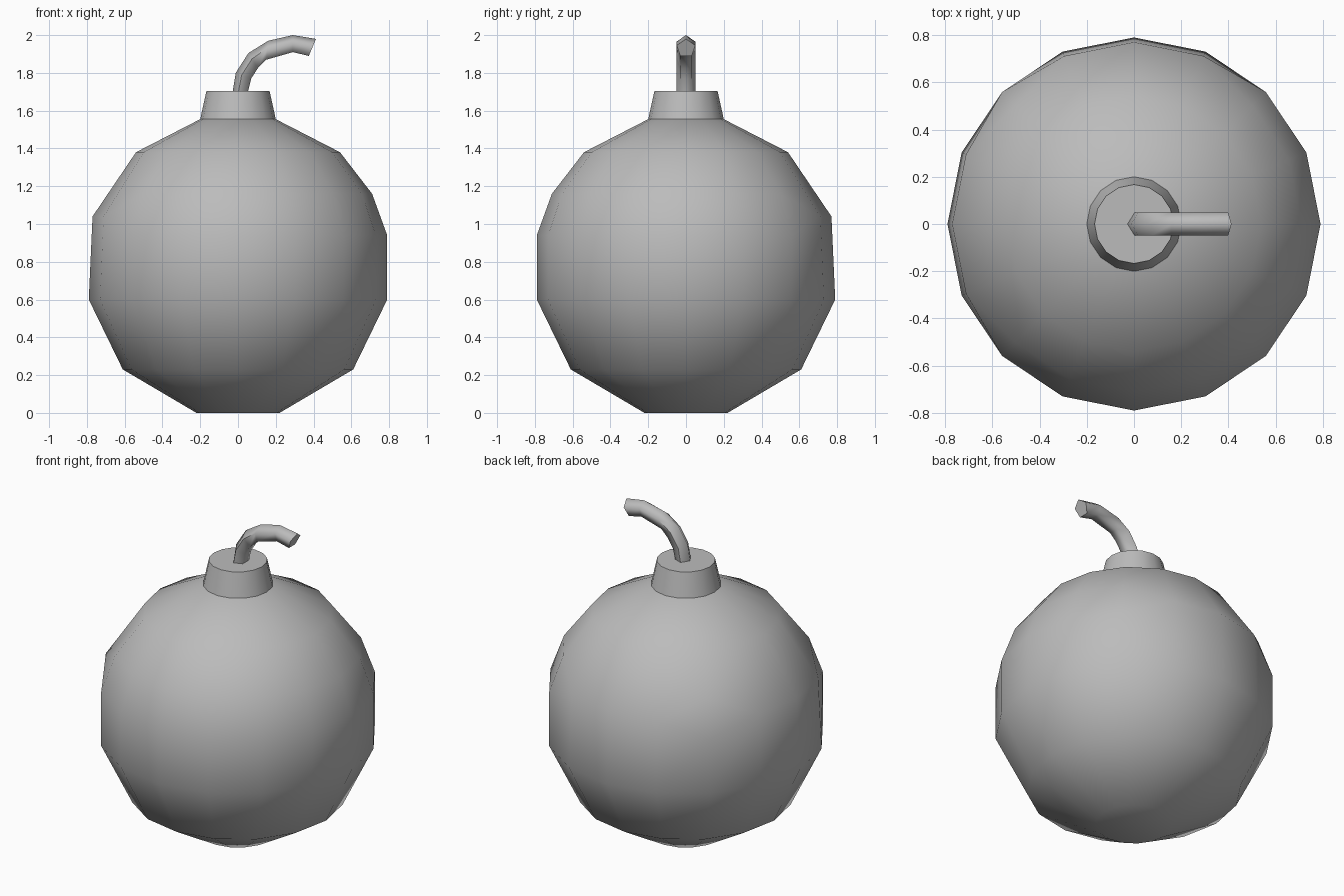
import bpy, bmesh, math

cube = bpy.data.objects.get("Cube")
if cube:
    bpy.data.objects.remove(cube, do_unlink=True)

grey = bpy.data.materials.new("mid_grey")
grey.use_nodes = True
grey.diffuse_color = (0.5, 0.5, 0.5, 1)
grey.node_tree.nodes["Principled BSDF"].inputs["Base Color"].default_value = (0.5, 0.5, 0.5, 1)


def loft(name, rings, angle):
    """Skin closed rings of points, cap both ends and smooth the result."""
    bm = bmesh.new()
    loops = [[bm.verts.new(p) for p in ring] for ring in rings]
    for low, high in zip(loops, loops[1:]):
        n = len(low)
        for i in range(n):
            j = (i + 1) % n
            bm.faces.new((low[i], low[j], high[j], high[i]))
    bm.faces.new(loops[0][::-1])
    bm.faces.new(loops[-1])
    bmesh.ops.remove_doubles(bm, verts=bm.verts, dist=0.0005)
    bmesh.ops.recalc_face_normals(bm, faces=bm.faces)
    mesh = bpy.data.meshes.new(name)
    bm.to_mesh(mesh)
    bm.free()
    mesh.materials.append(grey)
    obj = bpy.data.objects.new(name, mesh)
    bpy.context.collection.objects.link(obj)
    bpy.ops.object.select_all(action="DESELECT")
    obj.select_set(True)
    bpy.context.view_layer.objects.active = obj
    if angle:
        bpy.ops.object.shade_smooth_by_angle(angle=math.radians(angle))
    else:
        bpy.ops.object.shade_smooth()
    return obj


SIDES = 16


def circle_point(r, z, i):
    a = math.tau * i / SIDES
    return (r * math.cos(a), r * math.sin(a), z)


# Round body; columns around +y and -x have one shoulder vertex instead of two
profile = [(0.22, 0), (0.61, 0.23), (0.79, 0.6), (0.79, 0.94),
           (0.71, 1.16), (0.54, 1.38), (0.2, 1.555)]
single_shoulder = {3, 4, 5, 7, 8, 9}
body_rings = []
for k, (r, z) in enumerate(profile):
    body_rings.append([circle_point(0.77, 1.04, i) if k in (3, 4) and i in single_shoulder
                       else circle_point(r, z, i) for i in range(SIDES)])
loft("body", body_rings, 0)

# Tapered neck
loft("neck", [[circle_point(r, z, i) for i in range(SIDES)]
              for r, z in ((0.2, 1.555), (0.167, 1.705))], 35)

# Bent five-sided fuse, defined by its outer ridge and inner side
outer = [(-0.03, 1.69), (-0.012, 1.8), (0.055, 1.905), (0.16, 1.97), (0.29, 2.0), (0.413, 1.98)]
inner = [(0.05, 1.69), (0.07, 1.77), (0.105, 1.825), (0.15, 1.87), (0.29, 1.91), (0.375, 1.89)]
fuse_rings = []
for (ox, oz), (ix, iz) in zip(outer, inner):
    ring = []
    for k in range(5):
        a = math.tau * k / 5
        t = (1 - math.cos(a)) / (1 - math.cos(math.tau * 0.4))
        ring.append((ox + (ix - ox) * t, 0.052 * math.sin(a), oz + (iz - oz) * t))
    fuse_rings.append(ring)
loft("fuse", fuse_rings, 75)
